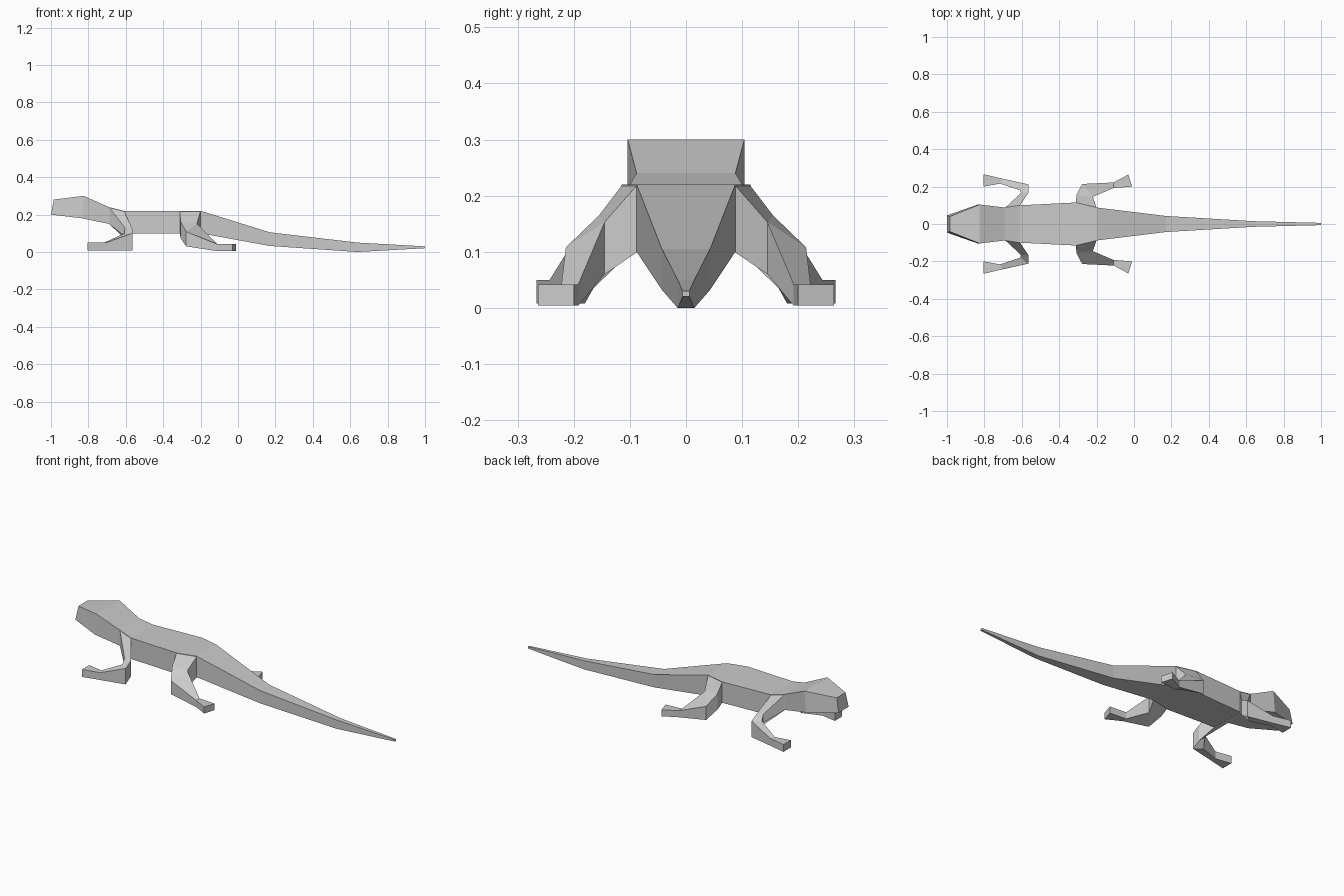
import bpy, bmesh


def loft(name, sections, mirror=False):
    """Skin a chain of four-cornered sections into one flat-shaded mesh."""
    bm = bmesh.new()
    rings = [[bm.verts.new(p) for p in s] for s in sections]
    for a, b in zip(rings, rings[1:]):
        for i in range(4):
            j = (i + 1) % 4
            bm.faces.new((a[i], a[j], b[j], b[i]))
    bm.faces.new(rings[0])
    bm.faces.new(rings[-1])
    bmesh.ops.remove_doubles(bm, verts=bm.verts, dist=0.0005)
    bmesh.ops.recalc_face_normals(bm, faces=bm.faces)
    me = bpy.data.meshes.new(name)
    bm.to_mesh(me)
    bm.free()
    ob = bpy.data.objects.new(name, me)
    bpy.context.collection.objects.link(ob)
    if mirror:
        m = ob.modifiers.new("Mirror", "MIRROR")
        m.use_axis = (False, True, False)
        m.use_mirror_merge = False
    return ob


def body_section(xt, xb, wt, wb, zb, zt):
    return [(xt, -wt, zt), (xt, wt, zt), (xb, wb, zb), (xb, -wb, zb)]


def leg_section(a, b):
    """Each side is (x, y, bottom z, top z)."""
    return [(a[0], a[1], a[3]), (b[0], b[1], b[3]),
            (b[0], b[1], b[2]), (a[0], a[1], a[2])]


# Head, neck, trunk and tail: top x, bottom x, top and bottom half width, z range
loft("body_and_tail", [body_section(*s) for s in [
    (-0.985, -1.0, 0.040, 0.046, 0.20, 0.28),
    (-0.825, -0.835, 0.104, 0.104, 0.18, 0.30),
    (-0.69, -0.69, 0.088, 0.088, 0.15, 0.24),
    (-0.61, -0.61, 0.100, 0.100, 0.10, 0.22),
    (-0.31, -0.31, 0.115, 0.115, 0.10, 0.22),
    (-0.20, -0.20, 0.088, 0.088, 0.10, 0.22),
    (0.17, 0.17, 0.043, 0.043, 0.032, 0.105),
    (0.64, 0.64, 0.015, 0.015, 0.0, 0.05),
    (1.0, 1.0, 0.006, 0.006, 0.02, 0.03)]])

# Front legs: shoulder, elbow, heel, ball, toes
loft("front_legs", [leg_section(a, b) for a, b in [
    ((-0.61, 0.098, 0.10, 0.22), (-0.69, 0.086, 0.15, 0.24)),
    ((-0.565, 0.165, 0.035, 0.125), (-0.605, 0.165, 0.085, 0.13)),
    ((-0.565, 0.212, 0.008, 0.10), (-0.607, 0.18, 0.008, 0.10)),
    ((-0.705, 0.243, 0.008, 0.05), (-0.715, 0.216, 0.008, 0.05)),
    ((-0.805, 0.266, 0.008, 0.05), (-0.805, 0.20, 0.008, 0.05))]], True)

# Hind legs: hip, thigh, knee, ankle, toes
loft("hind_legs", [leg_section(a, b) for a, b in [
    ((-0.31, 0.113, 0.10, 0.22), (-0.20, 0.086, 0.10, 0.22)),
    ((-0.308, 0.155, 0.075, 0.165), (-0.22, 0.145, 0.06, 0.153)),
    ((-0.277, 0.214, 0.03, 0.108), (-0.22, 0.145, 0.06, 0.153)),
    ((-0.11, 0.222, 0.004, 0.042), (-0.11, 0.192, 0.004, 0.042)),
    ((-0.03, 0.264, 0.004, 0.042), (-0.01, 0.20, 0.004, 0.042))]], True)
